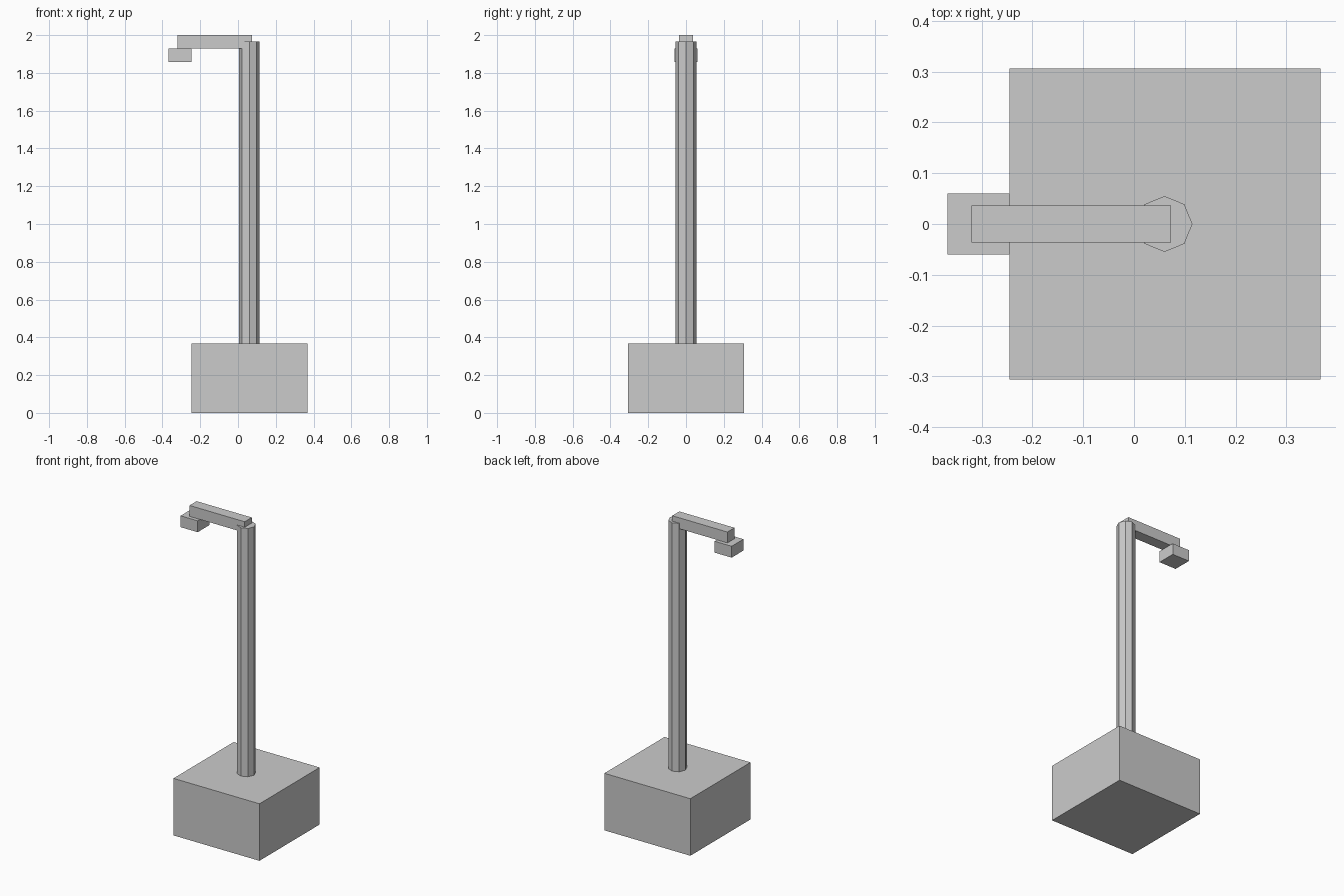
import bpy
from mathutils import Vector

default = bpy.data.objects.get("Cube")
if default:
    bpy.data.objects.remove(default, do_unlink=True)

# Single plain grey for the whole lamp post
grey = bpy.data.materials.new("light_grey")
grey.use_nodes = True
grey.diffuse_color = (0.6, 0.6, 0.6, 1)
grey.node_tree.nodes["Principled BSDF"].inputs["Base Color"].default_value = (0.6, 0.6, 0.6, 1)


def finish(name):
    obj = bpy.context.object
    obj.name = name
    obj.data.materials.append(grey)
    return obj


def box(name, low, high):
    low, high = Vector(low), Vector(high)
    bpy.ops.mesh.primitive_cube_add(size=1, location=(low + high) / 2)
    obj = finish(name)
    obj.data.transform(obj.matrix_world.to_3x3().to_4x4())
    for v in obj.data.vertices:
        v.co *= high - low
    return obj


BASE_TOP = 0.367
POLE_TOP = 1.965
ARM_BOTTOM = 1.93

# Heavy square footing
box("base", (-0.245, -0.306, 0), (0.367, 0.306, BASE_TOP))

# Eight-sided pole with corners on the axes
bpy.ops.mesh.primitive_cylinder_add(
    vertices=8, radius=0.055, depth=POLE_TOP - BASE_TOP,
    location=(0.06, 0, (POLE_TOP + BASE_TOP) / 2))
finish("pole")

# Arm reaching sideways, partly sunk into the pole top
box("arm", (-0.32, -0.036, ARM_BOTTOM), (0.073, 0.036, 2.0))

# Lamp block hanging under the arm tip
box("lamp_head", (-0.367, -0.06, 1.857), (-0.245, 0.06, ARM_BOTTOM))
